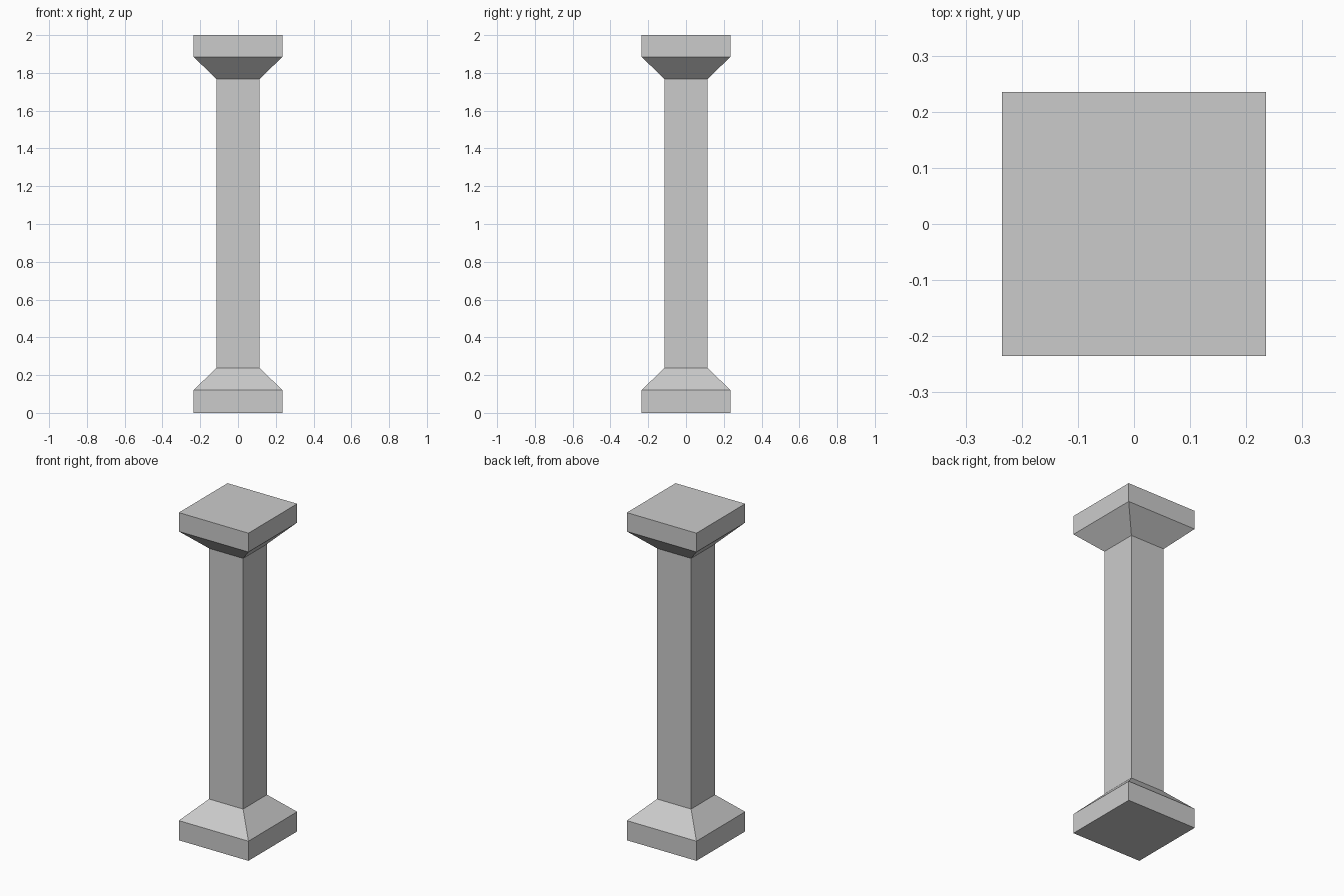
import bpy, bmesh

if "Cube" in bpy.data.objects:
    bpy.data.objects.remove(bpy.data.objects["Cube"])

# Square column profile from the ground up: (half width, height)
PROFILE = [
    (0.235, 0.0), (0.235, 0.12),      # base block
    (0.115, 0.238), (0.115, 1.768),   # lower slope, then shaft
    (0.235, 1.885), (0.235, 2.0),     # upper slope, then cap block
]
CORNERS = [(-1, -1), (1, -1), (1, 1), (-1, 1)]


def loft_square(name, profile):
    """Join square rings into one closed, flat-shaded solid."""
    bm = bmesh.new()
    rings = [[bm.verts.new((sx * r, sy * r, z)) for sx, sy in CORNERS]
             for r, z in profile]
    for low, high in zip(rings, rings[1:]):
        for i in range(4):
            j = (i + 1) % 4
            bm.faces.new((low[i], low[j], high[j], high[i]))
    bm.faces.new(rings[0][::-1])
    bm.faces.new(rings[-1])
    mesh = bpy.data.meshes.new(name)
    bm.to_mesh(mesh)
    bm.free()
    obj = bpy.data.objects.new(name, mesh)
    bpy.context.collection.objects.link(obj)
    return obj


# Whole column: base, shaft and capital in one continuous mesh
loft_square("square_column", PROFILE)
